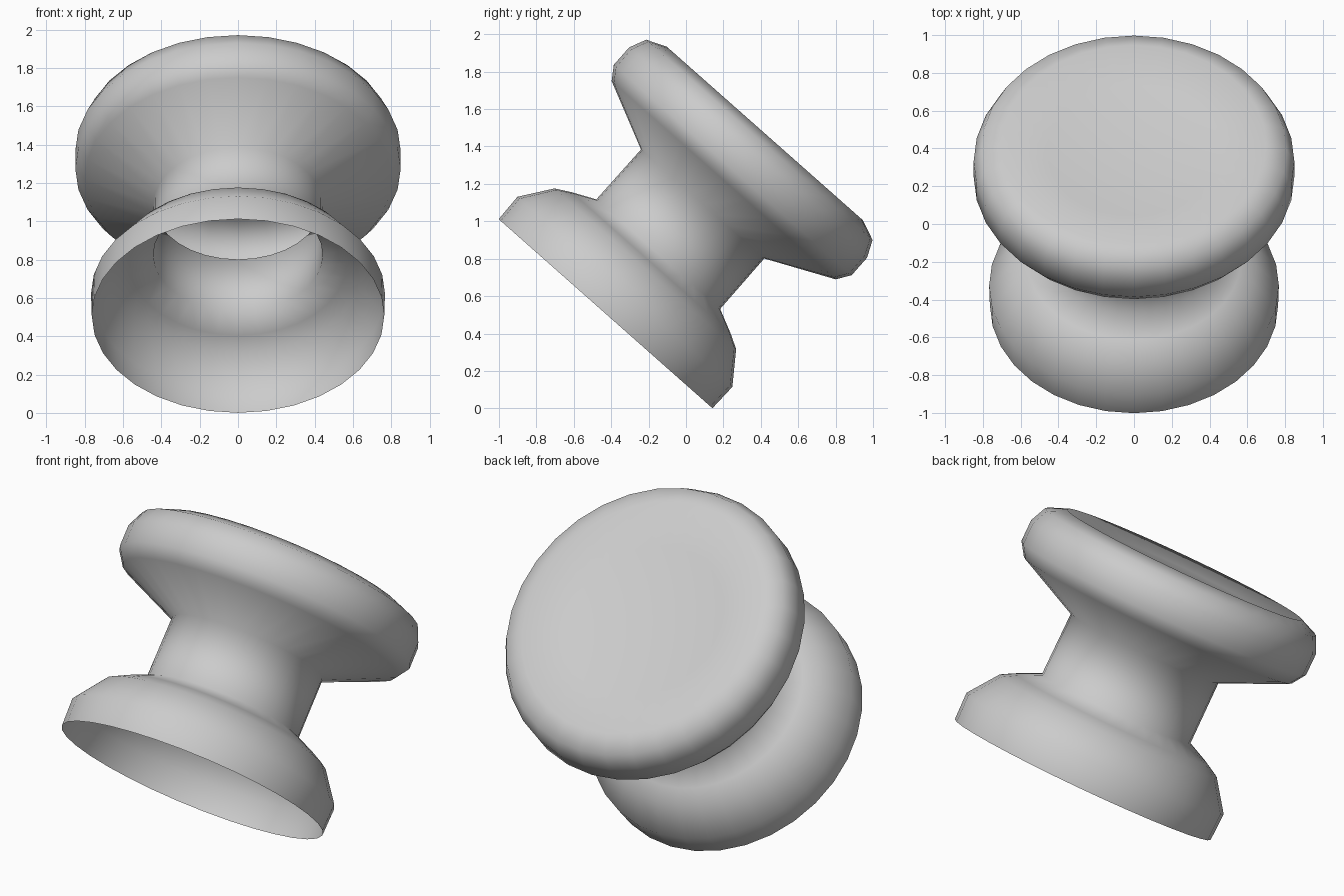
import bpy
import bmesh
import math
from mathutils import Matrix, Vector

cube = bpy.data.objects.get("Cube")
if cube:
    bpy.data.objects.remove(cube, do_unlink=True)

SEGMENTS = 32
TILT = math.radians(-41.5)
BASE_CENTRE = Vector((0, -0.43, 0.506))

# Half profiles as (radius, height along the axis)
skirt = [(0.763, 0), (0.767, 0.156), (0.648, 0.321), (0.567, 0.366), (0.442, 0.425)]
neck = [(0.44, 0.783)]
flange = [(0.8, 0.953), (0.849, 1.026), (0.849, 1.15), (0.808, 1.241)]
dished_cap = [(0.7, 1.286), (0.46, 1.238), (0, 1.238)]

grey = bpy.data.materials.new("plain grey")
grey.use_nodes = True
colour = (0.6, 0.6, 0.6, 1)
grey.diffuse_color = colour
grey.node_tree.nodes["Principled BSDF"].inputs["Base Color"].default_value = colour

# Hollow spool shell, open at the skirt and closed by the cap
bm = bmesh.new()
verts = [bm.verts.new((r, 0, h)) for r, h in skirt + neck + flange + dished_cap]
edges = [bm.edges.new(pair) for pair in zip(verts, verts[1:])]
bmesh.ops.spin(bm, geom=verts + edges, cent=(0, 0, 0), axis=(0, 0, 1),
               angle=math.tau, steps=SEGMENTS, use_merge=False)
bmesh.ops.remove_doubles(bm, verts=bm.verts, dist=0.0005)
bmesh.ops.recalc_face_normals(bm, faces=bm.faces)

# Make sure the cap faces outward
cap_face = max(bm.faces, key=lambda f: f.calc_center_median().z)
if cap_face.normal.z < 0:
    bmesh.ops.reverse_faces(bm, faces=bm.faces)

# Lean the spool backward
bm.transform(Matrix.Translation(BASE_CENTRE) @ Matrix.Rotation(TILT, 4, "X"))
for face in bm.faces:
    face.smooth = True

mesh = bpy.data.meshes.new("spool_shell")
bm.to_mesh(mesh)
bm.free()
mesh.materials.append(grey)
spool = bpy.data.objects.new("spool_shell", mesh)
bpy.context.collection.objects.link(spool)
